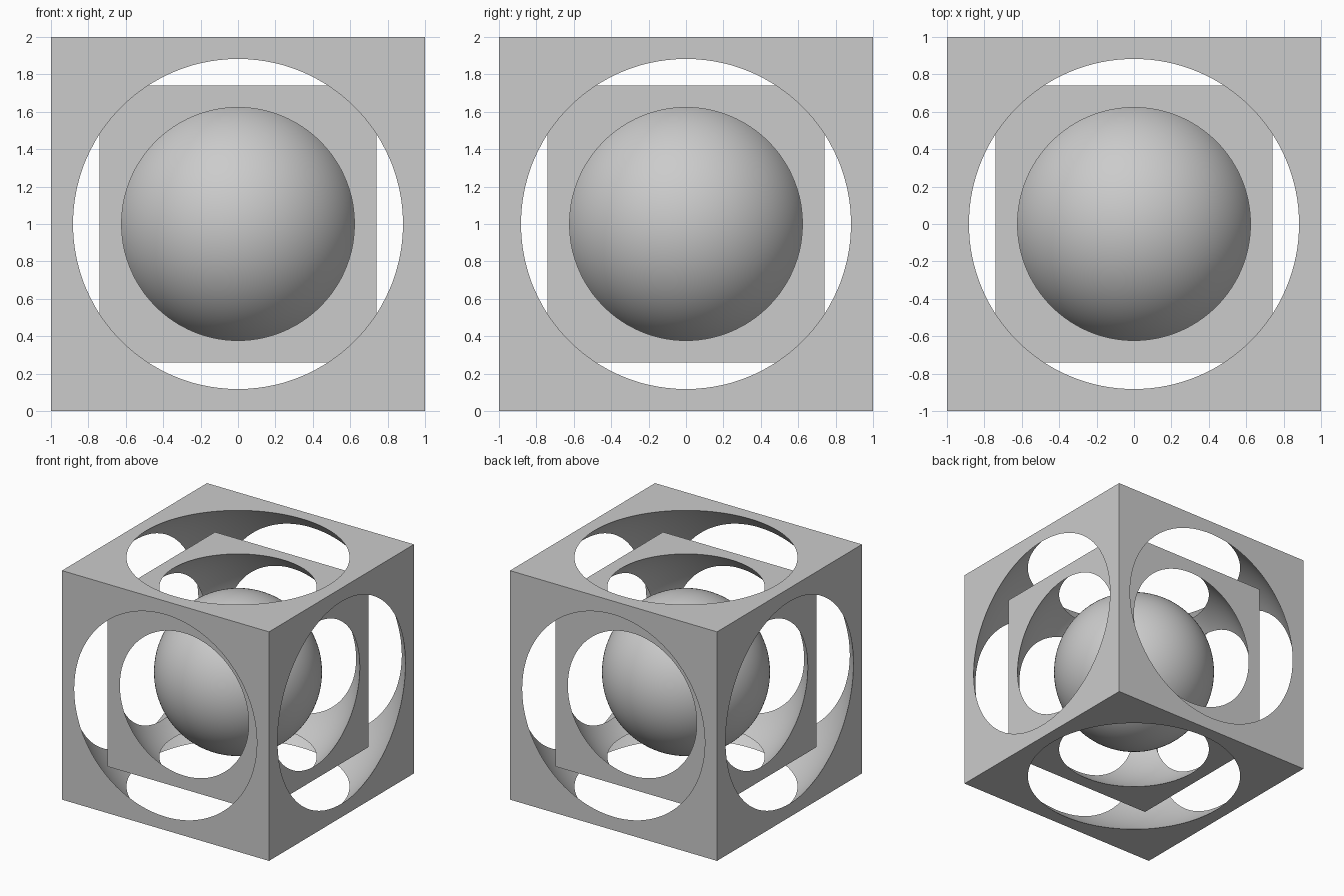
import bpy
import math

# Remove the default cube
default = bpy.data.objects.get("Cube")
if default:
    bpy.data.objects.remove(default, do_unlink=True)

CENTRE = (0, 0, 1)

# Single grey material
grey = bpy.data.materials.new("light_grey")
grey.use_nodes = True
colour = (0.6, 0.6, 0.6, 1)
grey.diffuse_color = colour
grey.node_tree.nodes["Principled BSDF"].inputs["Base Color"].default_value = colour


def finish(obj, name):
    """Name, colour and shade a part."""
    obj.name = name
    obj.data.name = name
    obj.data.materials.clear()
    obj.data.materials.append(grey)
    bpy.ops.object.select_all(action="DESELECT")
    obj.select_set(True)
    bpy.context.view_layer.objects.active = obj
    bpy.ops.object.shade_smooth_by_angle(angle=math.radians(30))


def ball(radius):
    bpy.ops.mesh.primitive_uv_sphere_add(
        segments=128, ring_count=64, radius=radius, location=CENTRE)
    return bpy.context.object


def hollow_cube(name, half, hole):
    """Cube with a spherical cavity that opens a round hole in each face."""
    cutter = ball(math.hypot(half, hole))
    cutter.hide_render = True
    bpy.ops.mesh.primitive_cube_add(size=2 * half, location=CENTRE)
    cube = bpy.context.object
    cut = cube.modifiers.new("cavity", "BOOLEAN")
    cut.operation = "DIFFERENCE"
    cut.solver = "EXACT"
    cut.object = cutter
    bpy.ops.object.modifier_apply(modifier=cut.name)
    bpy.data.objects.remove(cutter, do_unlink=True)
    finish(cube, name)


# Nested cubes and the ball in the middle
hollow_cube("outer_cube", 1.0, 0.883)
hollow_cube("inner_cube", 0.741, 0.623)
finish(ball(0.665), "centre_ball")
